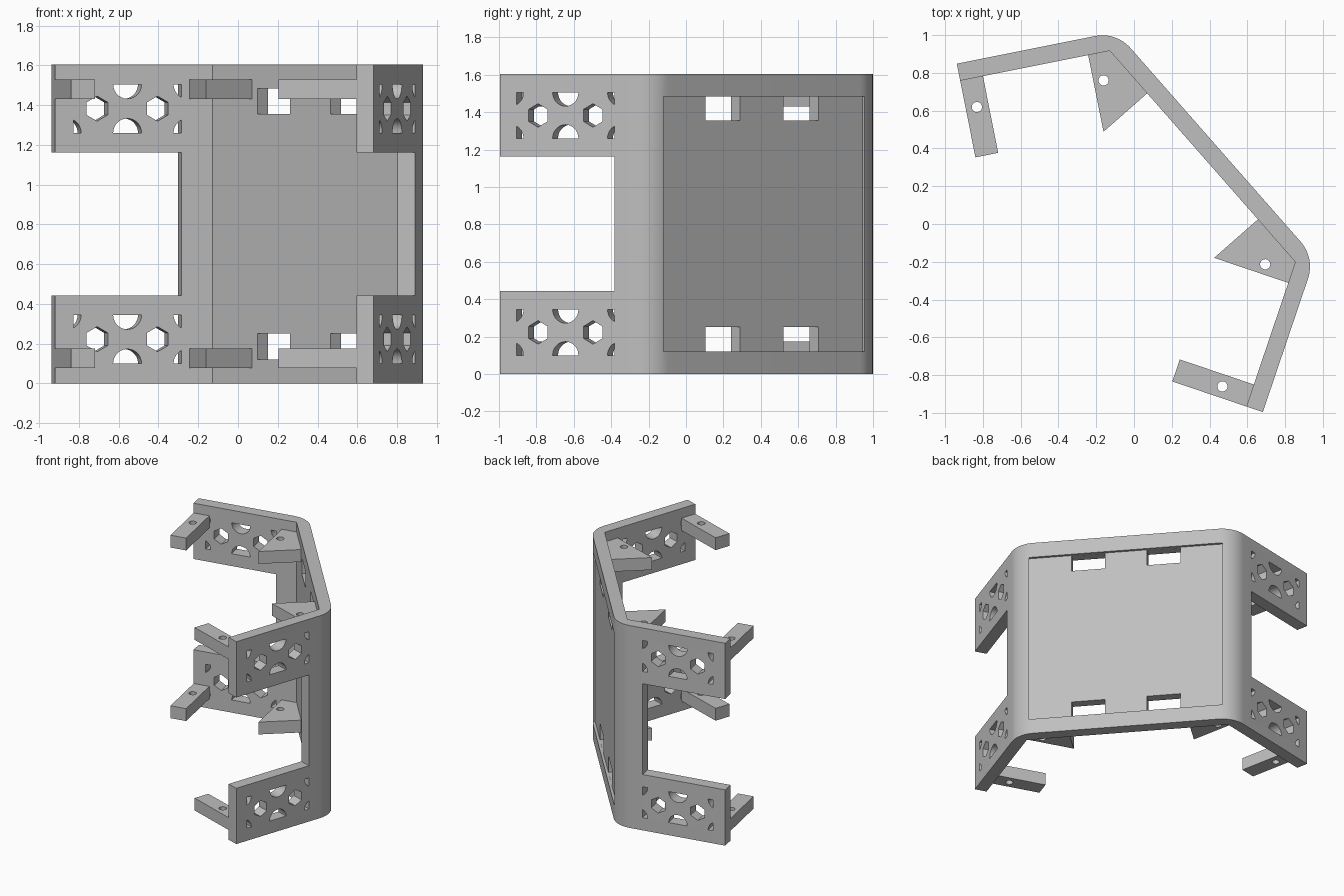
import bpy, bmesh
from math import sin, cos, tan, pi, radians, sqrt, acos
from mathutils import Matrix, Vector

cube = bpy.data.objects.get("Cube")
if cube:
    bpy.data.objects.remove(cube, do_unlink=True)

# Main dimensions; local frame: x along the back panel, y outward from it
HEIGHT = 1.605
HALF = 0.744        # half the inner panel width
THICK = 0.092
ARM = 0.808         # arm length from the inner corner
BEND = 0.2          # outer corner radius
WINDOW = 0.16       # where the gap between the arms starts
TAB = 0.414         # how far the tabs stick inward
PLACE = Matrix.Translation((0.363, 0.358, 0)) @ Matrix.Rotation(radians(-48.7), 4, 'Z')
LEVELS = (0, 1)

grey = bpy.data.materials.new("plain_grey")
grey.use_nodes = True
grey.diffuse_color = (0.52, 0.52, 0.52, 1)
grey.node_tree.nodes["Principled BSDF"].inputs["Base Color"].default_value = grey.diffuse_color


def flip(z, level):
    return HEIGHT - z if level else z


def arm(side, s, p, z=0.0):
    """Point on an arm: s along it from the corner, p outward, z up."""
    c, k = 0.5, sqrt(0.75)
    return Vector((side * (HALF + s * c + p * k), -s * k + p * c, z))


def prism(bm, points, sweep):
    face = bm.faces.new([bm.verts.new(p) for p in points])
    out = bmesh.ops.extrude_face_region(bm, geom=[face])
    moved = [g for g in out["geom"] if isinstance(g, bmesh.types.BMVert)]
    bmesh.ops.translate(bm, verts=moved, vec=sweep)


def upright(bm, outline, z0, z1):
    prism(bm, [Vector((p[0], p[1], z0)) for p in outline], Vector((0, 0, z1 - z0)))


def box(bm, x0, x1, y0, y1, z0, z1):
    upright(bm, [(x0, y0), (x1, y0), (x1, y1), (x0, y1)], z0, z1)


def finish(bm, name):
    bmesh.ops.recalc_face_normals(bm, faces=bm.faces[:])
    mesh = bpy.data.meshes.new(name)
    bm.to_mesh(mesh)
    bm.free()
    mesh.materials.append(grey)
    ob = bpy.data.objects.new(name, mesh)
    ob.matrix_world = PLACE
    bpy.context.collection.objects.link(ob)
    return ob


def cut(ob, cutter):
    cutter.hide_render = True
    mod = ob.modifiers.new("cut", 'BOOLEAN')
    mod.operation = 'DIFFERENCE'
    mod.solver = 'EXACT'
    mod.object = cutter
    graph = bpy.context.evaluated_depsgraph_get()
    mesh = bpy.data.meshes.new_from_object(ob.evaluated_get(graph))
    ob.modifiers.clear()
    ob.data = mesh
    bpy.data.objects.remove(cutter, do_unlink=True)


def smooth(ob):
    bpy.ops.object.select_all(action='DESELECT')
    ob.select_set(True)
    bpy.context.view_layer.objects.active = ob
    bpy.ops.object.shade_smooth_by_angle(angle=radians(30))


def bend(side, steps=12):
    """Rounded outer corner, from the panel towards the arm."""
    reach = (THICK - BEND) / cos(pi / 6)
    cx, cy = HALF + reach * 0.5, reach * cos(pi / 6)
    angles = [pi / 2 - pi / 3 * i / steps for i in range(steps + 1)]
    return [Vector((side * (cx + BEND * cos(a)), cy + BEND * sin(a), 0)) for a in angles]


# Bent shell: back panel with an arm at each side
bm = bmesh.new()
outline = [arm(-1, ARM, THICK)] + bend(-1)[::-1] + bend(1)
outline += [arm(1, ARM, THICK), arm(1, ARM, 0), arm(1, 0, 0), arm(-1, 0, 0), arm(-1, ARM, 0)]
upright(bm, outline, 0, HEIGHT)
shell = finish(bm, "bent_shell")

# Shallow recess on the outside of the panel
bm = bmesh.new()
box(bm, -0.715, 0.715, THICK - 0.02, THICK + 0.1, 0.12, HEIGHT - 0.12)
cut(shell, finish(bm, "recess_cutter"))


def hole(bm, side, outline):
    prism(bm, [arm(side, s, -0.05, z) for s, z in outline],
          arm(side, 0, 0.15) - arm(side, 0, -0.05))


def arc(s, z, r, a0, a1, n):
    return [(s + r * cos(a0 + (a1 - a0) * i / n), z + r * sin(a0 + (a1 - a0) * i / n))
            for i in range(n + 1)]


# Gaps between arms, panel slots and the arm hole pattern
bm = bmesh.new()
MID, PITCH, RISE, R = 0.437, 0.31, 0.1225, 0.073
EDGE = 0.277        # half width of the patterned area
for side in (-1, 1):
    upright(bm, [arm(side, WINDOW, -0.05), arm(side, WINDOW, 0.2),
                 arm(side, ARM + 0.1, 0.2), arm(side, ARM + 0.1, -0.05)],
            0.4425, HEIGHT - 0.4425)
    for level in LEVELS:
        z0, z1 = sorted((flip(0.1215, level), flip(0.25, level)))
        box(bm, *sorted((side * 0.155, side * 0.402)), -0.05, 0.085, z0, z1)
        zc = flip(0.2225, level)
        for e in (-1, 1):
            hexagon = arc(MID + e * PITCH / 2, zc, 0.063, pi / 6, pi / 6 + 2 * pi, 6)[:-1]
            hole(bm, side, hexagon)
            # half circle, flat towards the rim
            hole(bm, side, arc(MID, zc + e * RISE, R, 0, -e * pi, 14))
            # clipped circles in the pattern corners
            for d in (-1, 1):
                open_angle = acos((PITCH - EDGE) / R)
                curve = arc(0, 0, R, 0, open_angle, 8)
                piece = [(MID + e * (PITCH - x), zc + d * (RISE - y)) for x, y in curve]
                hole(bm, side, piece + [(MID + e * EDGE, zc + d * RISE)])
cut(shell, finish(bm, "opening_cutter"))
smooth(shell)


# Mounting tabs, each with an upright screw hole
def tab(name, outline, centre, level):
    z0, z1 = sorted((flip(0.077, level), flip(0.175, level)))
    bm = bmesh.new()
    upright(bm, outline, z0, z1)
    ob = finish(bm, name)
    bm = bmesh.new()
    upright(bm, arc(centre.x, centre.y, 0.027, 0, 2 * pi, 24)[:-1], z0 - 0.05, z1 + 0.05)
    cut(ob, finish(bm, "screw_cutter"))
    smooth(ob)


for side, label in ((-1, "right"), (1, "left")):
    for level in LEVELS:
        end = label + ("_upper" if level else "_lower")
        apex = arm(side, 0.117, -TAB)
        tab("corner_tab_" + end,
            [arm(side, 0, 0), arm(side, 0.117, 0), apex, Vector((apex.x, 0, 0))],
            Vector((side * (HALF - 0.096), -0.128, 0)), level)
        tab("end_tab_" + end,
            [arm(side, 0.685, 0), arm(side, ARM, 0), arm(side, ARM, -TAB), arm(side, 0.685, -TAB)],
            arm(side, 0.748, -0.154), level)
